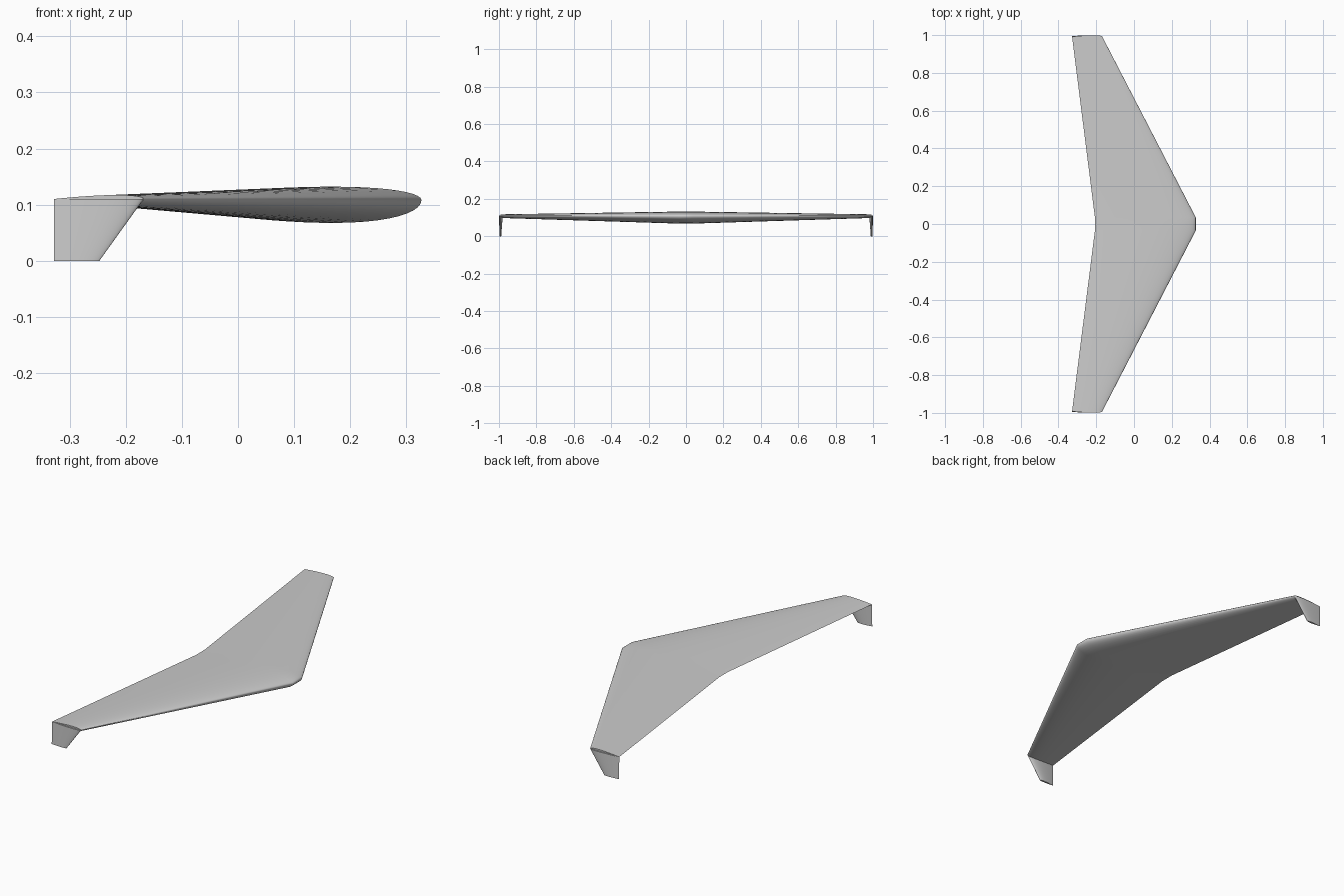
import bpy, bmesh, math
from mathutils import Vector

cube = bpy.data.objects.get("Cube")
if cube:
    bpy.data.objects.remove(cube, do_unlink=True)

grey = bpy.data.materials.new("light_grey")
grey.use_nodes = True
grey_value = (0.6, 0.6, 0.6, 1)
grey.diffuse_color = grey_value
grey.node_tree.nodes["Principled BSDF"].inputs["Base Color"].default_value = grey_value

STEPS = 28
UPPER, LOWER = 0.045, 0.076  # surface heights as a share of the chord


def thickness(t):
    """Rounded-nose foil thickness, 1 at its thickest and 0 at both ends."""
    return 10 * (0.2969 * math.sqrt(t) - 0.126 * t - 0.3516 * t**2
                 + 0.2843 * t**3 - 0.1036 * t**4)


def foil(lead, trail, normal):
    """Closed foil section from nose over the upper side and back below."""
    lead, trail, normal = Vector(lead), Vector(trail), Vector(normal)
    chord = (trail - lead).length
    ts = [(1 - math.cos(math.pi * i / STEPS)) / 2 for i in range(STEPS + 1)]
    upper = [lead.lerp(trail, t) + normal * chord * UPPER * thickness(t) for t in ts]
    lower = [lead.lerp(trail, t) - normal * chord * LOWER * thickness(t) for t in ts[1:-1]]
    return upper + lower[::-1]


def loft(name, sections):
    """Skin a row of matching sections and cap both ends."""
    bm = bmesh.new()
    rings = [[bm.verts.new(p) for p in s] for s in sections]
    n = len(rings[0])
    for a, b in zip(rings, rings[1:]):
        for i in range(n):
            j = (i + 1) % n
            bm.faces.new((a[i], a[j], b[j], b[i]))
    bm.faces.new(rings[0])
    bm.faces.new(rings[-1][::-1])
    bmesh.ops.recalc_face_normals(bm, faces=bm.faces)
    mesh = bpy.data.meshes.new(name)
    bm.to_mesh(mesh)
    bm.free()
    mesh.materials.append(grey)
    obj = bpy.data.objects.new(name, mesh)
    bpy.context.collection.objects.link(obj)
    bpy.ops.object.select_all(action='DESELECT')
    obj.select_set(True)
    bpy.context.view_layer.objects.active = obj
    bpy.ops.object.shade_smooth_by_angle(angle=math.radians(35))
    return obj


# Swept wing: straight centre strip and two tapered halves
TIP, MID, Z = 0.992, 0.035, 0.108
up = (0, 0, 1)
root_lead, root_trail = 0.327, -0.207
tip_lead, tip_trail = -0.168, -0.328
loft("swept_wing", [
    foil((tip_lead, -TIP, Z + 0.002), (tip_trail, -TIP, Z + 0.002), up),
    foil((root_lead, -MID, Z), (root_trail, -MID, Z), up),
    foil((root_lead, MID, Z), (root_trail, MID, Z), up),
    foil((tip_lead, TIP, Z + 0.002), (tip_trail, TIP, Z + 0.002), up),
])

# Winglets hanging below each tip
for name, side in (("left_side_winglet", 1), ("right_side_winglet", -1)):
    out = (0, side, 0)
    y = side * TIP
    loft(name, [
        foil((tip_lead, y, Z + 0.002), (tip_trail, y, Z + 0.002), out),
        foil((-0.247, y + side * 0.002, 0), (tip_trail, y + side * 0.002, 0), out),
    ])
